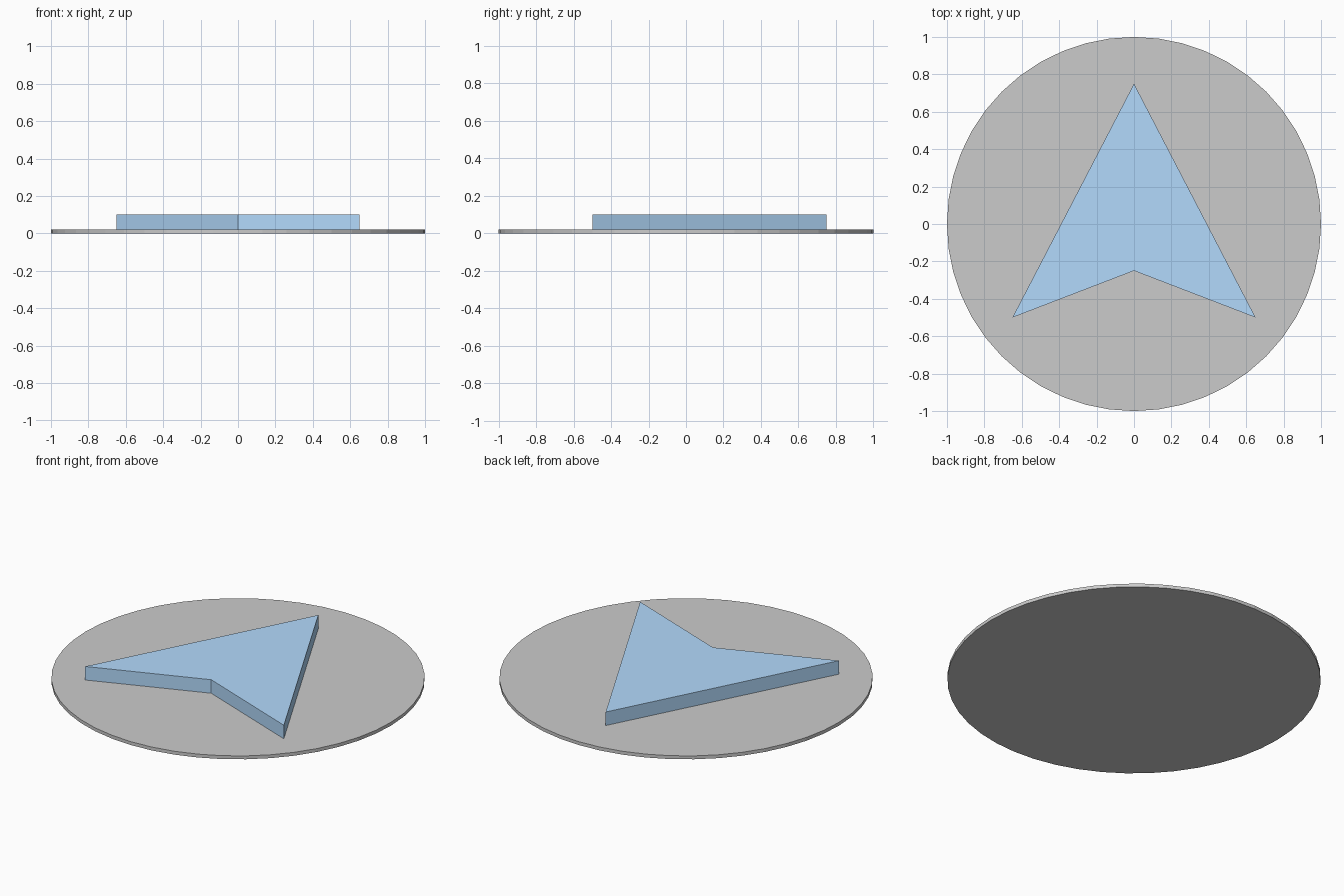
import bpy, bmesh

if "Cube" in bpy.data.objects:
    bpy.data.objects.remove(bpy.data.objects["Cube"])

# Thin round base plate
bpy.ops.mesh.primitive_cylinder_add(vertices=48, radius=1, depth=0.02, location=(0, 0, 0.01))
bpy.context.object.name = "base_disc"

# Notched pointer, extruded from its outline through the disc
outline = [(0, 0.75), (-0.65, -0.5), (0, -0.25), (0.65, -0.5)]
bm = bmesh.new()
face = bm.faces.new([bm.verts.new((x, y, 0)) for x, y in outline])
ext = bmesh.ops.extrude_face_region(bm, geom=[face], use_keep_orig=True)
top = [g for g in ext["geom"] if isinstance(g, bmesh.types.BMVert)]
bmesh.ops.translate(bm, verts=top, vec=(0, 0, 0.1))
bmesh.ops.recalc_face_normals(bm, faces=bm.faces)
mesh = bpy.data.meshes.new("arrow_pointer")
bm.to_mesh(mesh)
bm.free()
arrow = bpy.data.objects.new("arrow_pointer", mesh)
bpy.context.collection.objects.link(arrow)

# Blue pointer colour
blue = bpy.data.materials.new("blue")
blue.diffuse_color = (0.45, 0.7, 0.98, 1)
blue.use_nodes = True
blue.node_tree.nodes["Principled BSDF"].inputs["Base Color"].default_value = blue.diffuse_color
mesh.materials.append(blue)
